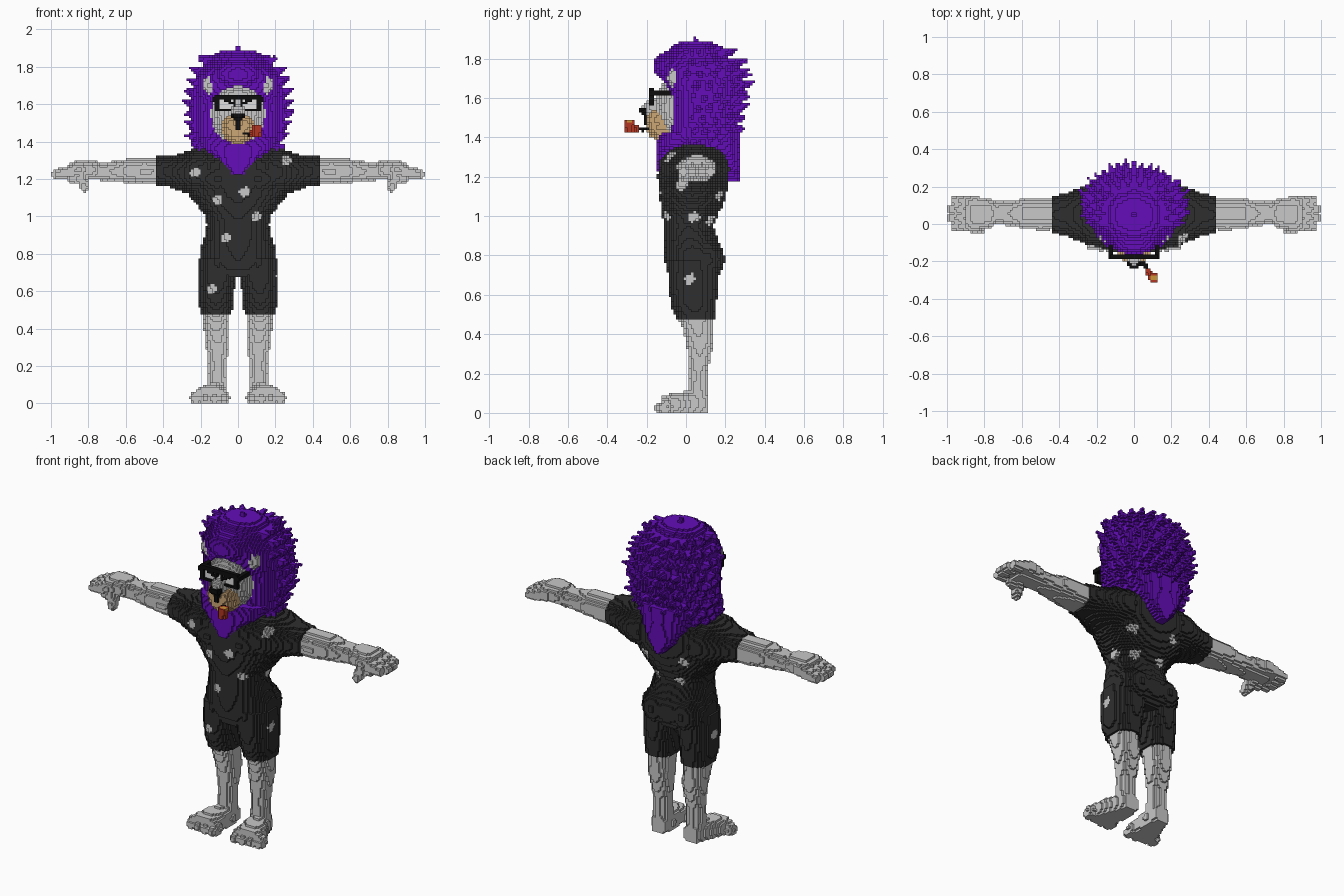
import bpy, math, random
from mathutils import Vector

if "Cube" in bpy.data.objects:
    bpy.data.objects.remove(bpy.data.objects["Cube"])

random.seed(4)
V = 0.0125          # voxel edge
cells = {}          # (i, j, k) -> part name


def put(part, c, mirror):
    if c[2] >= 0:
        cells[c] = part
        if mirror:
            cells[(-1 - c[0], c[1], c[2])] = part


def span(lo, hi):
    return range(math.floor(lo / V), math.ceil(hi / V) + 1)


def mid(i):
    return (i + 0.5) * V


def section(stations, t):
    """Interpolate a cross-section (centre a, centre b, radius a, radius b)."""
    for p, q in zip(stations, stations[1:]):
        if p[0] <= t <= q[0]:
            f = (t - p[0]) / (q[0] - p[0])
            f = f * f * (3 - 2 * f) * 0.4 + f * 0.6
            return [u + (v - u) * f for u, v in zip(p[1:], q[1:])]


def loft(part, axis, stations, mirror=False, power=2.2):
    """Stack of rounded sections along one axis."""
    for t in span(stations[0][0], stations[-1][0]):
        s = section(stations, mid(t))
        if not s:
            continue
        ca, cb, ra, rb = s
        for a in span(ca - ra, ca + ra):
            for b in span(cb - rb, cb + rb):
                if abs((mid(a) - ca) / ra) ** power + abs((mid(b) - cb) / rb) ** power <= 1:
                    c = [a, b]
                    c.insert(axis, t)
                    put(part, tuple(c), mirror)


def ball(part, centre, radii, mirror=False):
    ranges = [span(c - r, c + r) for c, r in zip(centre, radii)]
    for i in ranges[0]:
        for j in ranges[1]:
            for k in ranges[2]:
                if sum(((mid(n) - c) / r) ** 2 for n, c, r in zip((i, j, k), centre, radii)) <= 1:
                    put(part, (i, j, k), mirror)


def taper(part, start, end, r0, r1, mirror=False):
    """Round rod from start to end with changing radius."""
    a, d = Vector(start), Vector(end) - Vector(start)
    big = max(r0, r1)
    ranges = [span(min(p, q) - big, max(p, q) + big) for p, q in zip(start, end)]
    for i in ranges[0]:
        for j in ranges[1]:
            for k in ranges[2]:
                p = Vector((mid(i), mid(j), mid(k)))
                f = min(1, max(0, (p - a).dot(d) / d.length_squared))
                if (p - a - d * f).length <= r0 + (r1 - r0) * f:
                    put(part, (i, j, k), mirror)


def box(part, lo, hi, mirror=False):
    r = [range(round(a / V), max(round(a / V) + 1, round(b / V))) for a, b in zip(lo, hi)]
    for i in r[0]:
        for j in r[1]:
            for k in r[2]:
                put(part, (i, j, k), mirror)


# Lower legs, feet and toes
loft("legs", 2, [(.05, .115, .055, .05, .052), (.12, .11, .06, .05, .048), (.2, .11, .062, .048, .045),
                 (.28, .11, .068, .058, .056), (.36, .112, .07, .065, .07), (.42, .117, .06, .068, .075),
                 (.5, .12, .045, .072, .088)], True)
loft("legs", 1, [(-.13, .15, .035, .09, .05), (-.04, .135, .045, .075, .06),
                 (.04, .115, .045, .06, .065), (.11, .11, .045, .045, .05)], True, 2.6)
for n in range(4):
    x = .075 + n * .05
    taper("legs", (x, -.1, .03), (x, -.135 + n * .006, .022), .033, .026, True)

# Bare arms and hands
loft("arms", 0, [(.42, .055, 1.24, .085, .07), (.5, .055, 1.24, .088, .07), (.58, .055, 1.245, .082, .066),
                 (.66, .057, 1.24, .066, .055), (.73, .06, 1.24, .06, .047), (.78, .055, 1.25, .08, .052),
                 (.86, .055, 1.25, .095, .05), (.9, .055, 1.245, .09, .04)], True)
for n in range(4):
    y = -.012 + n * .045
    tip = .955 + .02 * (n in (1, 2))
    taper("arms", (.85, y, 1.25), (tip, y, 1.225), .034, .026, True)
taper("arms", (.84, .01, 1.215), (.82, -.025, 1.155), .036, .025, True)
taper("arms", (.84, -.01, 1.2), (.885, 0, 1.2), .03, .024, True)

# Suit: torso, chest, seat, shorts and sleeves
loft("suit", 2, [(.68, 0, .035, .17, .12), (.74, 0, .04, .2, .145), (.8, 0, .04, .206, .148),
                 (.9, 0, .02, .178, .135), (.95, 0, .012, .168, .127), (1, 0, .02, .175, .14),
                 (1.06, 0, .03, .22, .16), (1.12, 0, .035, .265, .17), (1.2, 0, .04, .3, .18),
                 (1.28, 0, .04, .29, .18), (1.34, 0, .05, .23, .15), (1.37, 0, .05, .18, .1)])
ball("suit", (.11, -.04, 1.2), (.13, .105, .09), True)
ball("suit", (.1, .1, .78), (.1, .095, .11), True)
loft("suit", 2, [(.48, .117, .05, .085, .098), (.55, .12, .04, .092, .115),
                 (.65, .113, .035, .1, .127), (.78, .105, .035, .105, .13)], True)
loft("suit", 0, [(.16, .045, 1.24, .175, .125), (.24, .045, 1.235, .165, .125), (.31, .05, 1.235, .135, .1),
                 (.37, .05, 1.24, .112, .083), (.44, .05, 1.243, .1, .076)], True)

# Torn holes that show the skin: (axis looked along, side, across, height)
holes = [(1, -1, -.23, 1.235), (1, -1, -.11, 1.085), (1, -1, .035, 1.13), (1, -1, .1, 1.0), (1, -1, -.065, .885),
         (1, -1, -.14, .61), (1, -1, .26, 1.3), (0, 1, .04, .995), (0, 1, .02, .68), (0, 1, .18, 1.1),
         (1, 1, .1, .98), (1, 1, -.12, 1.12), (1, 1, -.06, .98), (0, -1, .03, .65)]
for c, part in list(cells.items()):
    if part == "suit":
        p = [mid(n) for n in c]
        for axis, side, across, z in holes:
            depth = p[axis] * side
            u, w = p[1 - axis] - across, p[2] - z
            if depth > (.13 if axis == 0 else -.02) and abs(u) + .6 * abs(w) < .03 and abs(w - .3 * u) < .024:
                cells[c] = "suit_holes"

# Mane: main mass, beard, back drape and forelock
mane = [(1.34, 0, .05, .19, .13), (1.4, 0, .06, .23, .16), (1.5, 0, .08, .25, .17), (1.6, 0, .09, .252, .18),
        (1.68, 0, .08, .245, .2), (1.75, 0, .06, .225, .2), (1.82, 0, .05, .18, .16), (1.87, 0, .05, .13, .11),
        (1.89, 0, .05, .08, .07)]
loft("mane", 2, mane)
loft("mane", 2, [(1.22, 0, -.125, .025, .03), (1.3, 0, -.1, .1, .055),
                 (1.37, 0, -.06, .19, .09), (1.43, 0, -.03, .21, .1)])
loft("mane", 2, [(1.17, 0, .24, .02, .03), (1.25, 0, .22, .09, .06),
                 (1.35, 0, .18, .15, .09), (1.45, 0, .15, .2, .12)])
ball("mane", (0, -.06, 1.76), (.14, .105, .085))

# Tufts in staggered rings, then a crest of crown tufts
for row in range(9):
    z = 1.37 + row * .058
    cx, cy, rx, ry = section(mane, z)
    for n in range(20):
        a = math.tau * (n + .5 * (row % 2)) / 20
        out = Vector((math.cos(a), math.sin(a), 0))
        if out.y < -.4:
            continue
        base = Vector((rx * .9 * out.x, cy + ry * .9 * out.y, z - .01))
        tip = base + out * random.uniform(.05, .08) + Vector((0, .015, random.uniform(.015, .04)))
        taper("mane", base, tip, .034, .005)
for x, z in ((0, 1.915), (.08, 1.885), (.15, 1.85), (.2, 1.8)):
    taper("mane", (x * .9, .04, z - .08), (x, .05, z - .005), .045, .007, True)
    taper("mane", (x * .9, .13, z - .1), (x * 1.05, .19, z - .06), .045, .007, True)

# Opening in the mane for the face
for c in [c for c, part in cells.items() if part == "mane"]:
    x, y, z = (mid(n) for n in c)
    if y < -.06 and (x / .15) ** 2 + ((z - 1.54) / .155) ** 2 < 1:
        del cells[c]

# Head, ears and muzzle
ball("head", (0, -.035, 1.55), (.148, .125, .165))
ball("head", (0, -.14, 1.55), (.055, .08, .055))
ball("ears", (.15, -.06, 1.705), (.042, .035, .052), True)
ball("muzzle", (0, -.125, 1.455), (.085, .08, .07))
ball("muzzle", (.04, -.13, 1.49), (.045, .072, .055), True)
ball("nose", (0, -.212, 1.535), (.036, .028, .02))
box("nose", (-.0125, -.2125, 1.4625), (.0125, -.175, 1.525))

# Glasses with pale lenses and slanted brows
box("lenses", (.025, -.175, 1.575), (.1125, -.1625, 1.625), True)
box("glasses", (0, -.1875, 1.625), (.125, -.1625, 1.65), True)
box("glasses", (.025, -.1875, 1.5625), (.125, -.175, 1.575), True)
box("glasses", (.0125, -.1875, 1.5625), (.025, -.1625, 1.65), True)
box("glasses", (.1, -.1875, 1.5625), (.125, -.1625, 1.65), True)
box("glasses", (.1125, -.1875, 1.6125), (.1375, -.075, 1.6375), True)
taper("glasses", (.03, -.178, 1.605), (.07, -.178, 1.625), .01, .008, True)

# Smoking pipe
taper("pipe_stem", (.035, -.19, 1.443), (.075, -.245, 1.443), .012, .012)
taper("pipe_bowl", (.075, -.25, 1.443), (.1, -.285, 1.443), .016, .018)
loft("pipe_bowl", 2, [(1.43, .1, -.288, .024, .024), (1.485, .103, -.288, .026, .026)])
loft("tobacco", 2, [(1.475, .103, -.288, .017, .017), (1.49, .103, -.288, .017, .017)])


def material(name, rgb):
    m = bpy.data.materials.new(name)
    m.use_nodes = True
    m.diffuse_color = (*rgb, 1)
    m.node_tree.nodes["Principled BSDF"].inputs["Base Color"].default_value = (*rgb, 1)
    return m


skin = material("pale grey", (.58, .58, .58))
black = material("black", (.004, .004, .004))
look = {"legs": skin, "arms": skin, "head": skin, "ears": skin, "suit_holes": skin,
        "suit": material("charcoal", (.028, .028, .028)), "mane": material("purple", (.125, .004, .48)),
        "muzzle": material("tan", (.6, .38, .18)), "nose": black, "glasses": black, "pipe_stem": black,
        "lenses": material("white", (.75, .75, .75)), "pipe_bowl": material("brick red", (.45, .035, .015)),
        "tobacco": material("amber", (.6, .3, .04))}

# Visible cube faces of each part become one mesh
faces_of = {name: ({}, []) for name in look}
for c, part in cells.items():
    verts, faces = faces_of[part]
    for axis in range(3):
        for s in (0, 1):
            near = list(c)
            near[axis] += 2 * s - 1
            if tuple(near) in cells:
                continue
            quad = []
            for u, w in ((0, 0), (1, 0), (1, 1), (0, 1)):
                p = list(c)
                p[axis] += s
                p[(axis + 1) % 3] += u
                p[(axis + 2) % 3] += w
                quad.append(verts.setdefault(tuple(p), len(verts)))
            faces.append(quad if s else quad[::-1])
for name, (verts, faces) in faces_of.items():
    mesh = bpy.data.meshes.new(name)
    mesh.from_pydata([[n * V for n in p] for p in verts], [], faces)
    mesh.materials.append(look[name])
    bpy.context.collection.objects.link(bpy.data.objects.new(name, mesh))
